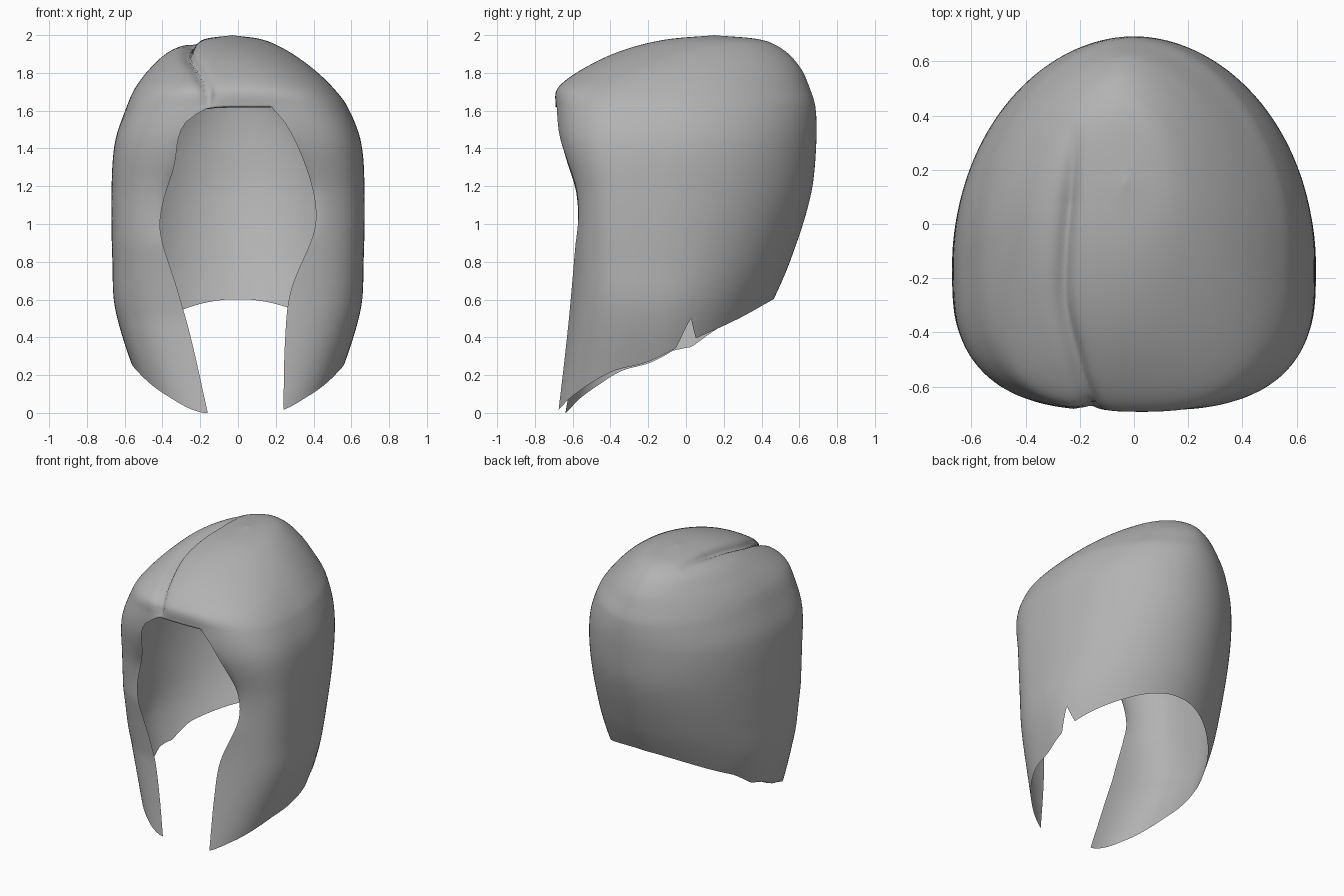
import bpy, bmesh
from math import sin, cos, asin, pi, exp
from mathutils import Vector

cube = bpy.data.objects.get("Cube")
if cube:
    bpy.data.objects.remove(cube, do_unlink=True)

# Horizontal sections: key, height, half width, front y, back y, centre y, centre x,
# front roundness, back roundness (below 1 is boxy, above 1 is pointed)
SECTIONS = [
    (0, 0, .46, -.7, .2, -.15, 0, .64, 1),
    (.22, .22, .55, -.665, .28, -.15, 0, .66, 1.02),
    (.55, .55, .65, -.625, .44, -.15, 0, .66, 1.05),
    (.8, .8, .665, -.61, .55, -.15, 0, .62, 1.02),
    (1.15, 1.15, .67, -.615, .66, -.15, 0, .59, 1),
    (1.43, 1.43, .652, -.68, .69, -.13, 0, .62, 1),
    (1.62, 1.62, .585, -.69, .685, -.1, -.005, .66, 1.03),
    (1.72, 1.72, .525, -.68, .655, -.07, -.02, .74, 1.07),
    (1.83, 1.82, .435, -.55, .61, -.02, -.035, .87, 1.1),
    (1.98, 1.915, .315, -.35, .525, .06, -.05, 1, 1.1),
    (2.14, 1.975, .18, -.12, .4, .13, -.045, 1, 1.05),
    (2.34, 2, 0, .15, .15, .15, -.03, 1, 1)]
# Face opening: height, half width on each side
OPENING = [(0, .24, .16), (.4, .25, .25), (.65, .28, .32), (.95, .4, .41),
           (1.1, .41, .4), (1.3, .36, .34), (1.52, .26, .29), (1.62, .18, .16)]
# Lower hem: y, height
HEM = [(-.69, 0), (-.6, .09), (-.4, .215), (-.2, .27), (0, .37), (.28, .5), (.46, .6)]
# Hair parting: y, x
PARTING = [(-.69, -.16), (-.55, -.21), (-.25, -.27), (.35, -.22)]
BROW, TOP = 1.62, 2.34
BACK, FRONT, LOW_ROWS, TOP_ROWS = 160, 50, 40, 60


def clamp(x):
    return min(max(x, 0), 1)


def curve(table, k):
    """Smooth interpolation of every column of a table."""
    k = min(max(k, table[0][0]), table[-1][0])
    i = 0
    while i < len(table) - 2 and k > table[i + 1][0]:
        i += 1

    def slope(j, c):
        a, b = table[max(j - 1, 0)], table[min(j + 1, len(table) - 1)]
        return (b[c] - a[c]) / (b[0] - a[0])
    p, q = table[i], table[i + 1]
    h = q[0] - p[0]
    t = (k - p[0]) / h
    out = []
    for c in range(1, len(p)):
        out.append(p[c] * (1 + 2 * t) * (1 - t) ** 2 + q[c] * t * t * (3 - 2 * t)
                   + h * t * (1 - t) * (slope(i, c) * (1 - t) - slope(i + 1, c) * t))
    return out


def section_point(k, a):
    z, w, yf, yb, yc, xc, front_power, back_power = curve(SECTIONS, k)
    s, c = sin(a), cos(a)
    p = front_power if c > 0 else back_power
    x = abs(s) ** p * (1 if s > 0 else -1)
    reach = (yf if c > 0 else yb) - yc
    return Vector((xc + w * x, yc + reach * abs(c) ** p, z))


def edge_angles(k):
    k = min(k, BROW)
    section = curve(SECTIONS, k)
    return [asin(min(e / section[1], 1) ** (1 / section[6])) for e in curve(OPENING, k)]


def back_angle(k, t):
    left, right = edge_angles(k)
    return left + t * (2 * pi - right - left)


def hem_height(t):
    z = .3
    for _ in range(25):
        y = section_point(z, back_angle(z, t)).y
        z += .6 * (curve(HEM, y)[0] - z)
    # split in the hem on one side, sagging hem on the other
    if t < .5 and -.05 < y < .045:
        z += .13 * min((y + .05) / .07, (.045 - y) / .025, 1)
    elif t > .5:
        z -= .04 * max(0, 1 - abs(y - .04) / .12)
    return z


def groom(co):
    """Press the parting into the crown and set one side lock further back."""
    if co.z > 1.58:
        d = abs(co.x - curve(PARTING, co.y)[0])
        fade = clamp((.38 - co.y) / .3) * clamp((co.z - 1.58) / .1)
        depth = .045 / (1 + (d / .028) ** 2) * fade
        co += (Vector((0, 0, 1.3)) - co).normalized() * depth
    co.y += .055 * clamp((.9 - co.z) / .4) * clamp(-co.x / .1) * clamp(-co.y / .5)
    return co


bm = bmesh.new()
hems = [hem_height(i / BACK) for i in range(BACK + 1)]
rows = []
# open rows around the back and the side locks, up to the brow
for r in range(LOW_ROWS + 1):
    row = []
    for i, hem in enumerate(hems):
        z = hem + (BROW - hem) * r / LOW_ROWS
        co = section_point(z, back_angle(z, i / BACK))
        near = min(i, BACK - i) / BACK
        # roll the rim of the opening inward at the cheeks
        co.y += .02 * exp(-near / .012) * max(0, 1 - abs(z - 1.2) / .3)
        row.append(bm.verts.new(groom(co)))
    rows.append(row)
# the brow row is closed by the fringe
left, right = edge_angles(BROW)


def fringe_angle(j):
    return 2 * pi - right + (left + right) * j / FRONT


rows[-1] += [bm.verts.new(groom(section_point(BROW, fringe_angle(j)))) for j in range(1, FRONT)]
# closed rows over the crown
for r in range(1, TOP_ROWS):
    k = BROW + (TOP - BROW) * r / TOP_ROWS
    angles = [left + (2 * pi - right - left) * i / BACK for i in range(BACK + 1)]
    angles += [fringe_angle(j) for j in range(1, FRONT)]
    rows.append([bm.verts.new(groom(section_point(k, a))) for a in angles])

for r in range(len(rows) - 1):
    lo, hi = rows[r], rows[r + 1]
    n = len(lo) if r >= LOW_ROWS else BACK
    for i in range(n):
        j = (i + 1) % len(lo)
        bm.faces.new((lo[i], lo[j], hi[j], hi[i]))
crown = bm.verts.new(section_point(TOP, 0))
for i, v in enumerate(rows[-1]):
    bm.faces.new((v, rows[-1][(i + 1) % len(rows[-1])], crown))
# turned-in lip under the fringe
arch = rows[LOW_ROWS][BACK:] + [rows[LOW_ROWS][0]]
lip = [bm.verts.new(v.co + Vector((0, .03, -.004))) for v in arch]
for i in range(len(arch) - 1):
    bm.faces.new((arch[i + 1], arch[i], lip[i], lip[i + 1]))
bmesh.ops.recalc_face_normals(bm, faces=bm.faces)

mesh = bpy.data.meshes.new("hair")
bm.to_mesh(mesh)
bm.free()
hair = bpy.data.objects.new("hair", mesh)
bpy.context.collection.objects.link(hair)
for poly in mesh.polygons:
    poly.use_smooth = True

grey = bpy.data.materials.new("hair grey")
grey.use_nodes = True
colour = (.45, .45, .45, 1)
grey.diffuse_color = colour
grey.node_tree.nodes["Principled BSDF"].inputs["Base Color"].default_value = colour
mesh.materials.append(grey)
